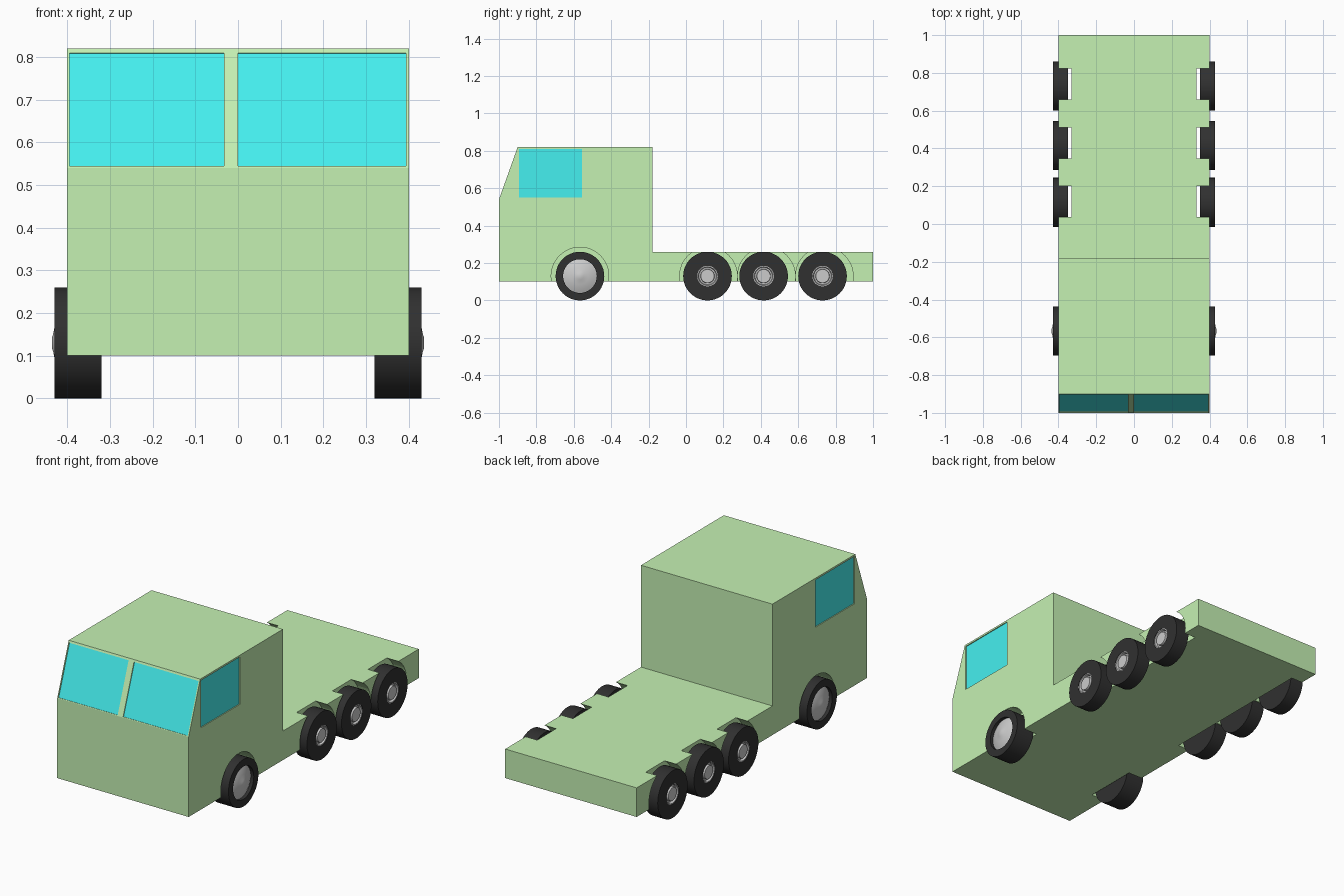
import bpy, bmesh, math
from mathutils import Vector

if "Cube" in bpy.data.objects:
    bpy.data.objects.remove(bpy.data.objects["Cube"])

def material(name, rgb):
    m = bpy.data.materials.new(name)
    m.diffuse_color = (*rgb, 1)
    m.use_nodes = True
    m.node_tree.nodes["Principled BSDF"].inputs["Base Color"].default_value = m.diffuse_color
    return m

GREEN = material("green_paint", (0.56, 0.88, 0.45))
CYAN = material("window_glass", (0.06, 0.87, 0.87))
BLACK = material("rubber", (0.03, 0.03, 0.03))

def finish(name, bm, mat=None, smooth=False):
    bmesh.ops.remove_doubles(bm, verts=bm.verts, dist=1e-5)
    bmesh.ops.recalc_face_normals(bm, faces=bm.faces)
    me = bpy.data.meshes.new(name)
    bm.to_mesh(me)
    bm.free()
    ob = bpy.data.objects.new(name, me)
    bpy.context.collection.objects.link(ob)
    if mat:
        me.materials.append(mat)
    if smooth:
        bpy.ops.object.select_all(action='DESELECT')
        bpy.context.view_layer.objects.active = ob
        ob.select_set(True)
        bpy.ops.object.shade_smooth_by_angle(angle=math.radians(35))
    return ob

def prism(name, profile, x0, x1, mat=None):
    """Extrude a (y, z) profile from x0 to x1."""
    bm = bmesh.new()
    f = bm.faces.new([bm.verts.new((x0, y, z)) for y, z in profile])
    ext = bmesh.ops.extrude_face_region(bm, geom=[f])
    verts = [v for v in ext["geom"] if isinstance(v, bmesh.types.BMVert)]
    bmesh.ops.translate(bm, verts=verts, vec=(x1 - x0, 0, 0))
    return finish(name, bm, mat)

def lathe(name, profile, side, y, z=0.13, mat=None, smooth=True):
    """Spin an (x, radius) profile around an axle along x."""
    bm = bmesh.new()
    c = Vector((0, y, z))
    vs = [bm.verts.new((side * x, y, z + r)) for x, r in profile]
    es = [bm.edges.new(p) for p in zip(vs, vs[1:])]
    bmesh.ops.spin(bm, geom=vs + es, cent=c, axis=(1, 0, 0),
                   angle=2 * math.pi, steps=48)
    return finish(name, bm, mat, smooth)

def cut(target, cutter):
    cutter.hide_render = True
    mod = target.modifiers.new("cut", 'BOOLEAN')
    mod.operation, mod.solver, mod.object = 'DIFFERENCE', 'EXACT', cutter
    bpy.context.view_layer.objects.active = target
    bpy.ops.object.modifier_apply(modifier=mod.name)
    bpy.data.objects.remove(cutter)

# Cab and flat bed in one side profile
body = prism("cab_and_bed", [(-1, 0.10), (-1, 0.54), (-0.90, 0.82), (-0.18, 0.82),
                             (-0.18, 0.26), (1, 0.26), (1, 0.10)], -0.4, 0.4, GREEN)

# Sloped band parallel to the windscreen, between two depths
slope = Vector((0.10, 0.28)).normalized()
inward = Vector((slope.y, -slope.x))
def screen_band(d0, d1):
    a = Vector((-1, 0.54)) + slope * 0.004
    b = Vector((-1, 0.54)) + slope * 0.286
    return [a + inward * d0, b + inward * d0, b + inward * d1, a + inward * d1]

# Windscreen panes
for tag, x0, x1 in (("left", -0.395, -0.033), ("right", 0.0, 0.393)):
    cut(body, prism("cutter", screen_band(-0.03, 0.006), x0, x1))
    prism("windscreen_" + tag, screen_band(0.005, 0.007), x0, x1, CYAN)

# Side windows
pane = [(-0.893, 0.55), (-0.893, 0.81), (-0.555, 0.81), (-0.555, 0.55)]
for tag, s in (("left", -1), ("right", 1)):
    cut(body, prism("cutter", pane, s * 0.394, s * 0.45))
    prism("side_window_" + tag, pane, s * 0.393, s * 0.395, CYAN)

# Wheel arches and wheels
for tag, s in (("left", -1), ("right", 1)):
    for i, y in enumerate((-0.567, 0.12, 0.43, 0.74)):
        depth = 0.33 if i else 0.315
        cut(body, lathe("cutter", [(depth, 0), (depth, 0.154), (0.5, 0.154), (0.5, 0)],
                        s, y, smooth=False))

    lathe("front_tyre_" + tag, [(0.32, 0), (0.32, 0.13), (0.43, 0.13), (0.43, 0.09),
                                (0.41, 0.09), (0.41, 0)], s, -0.567, mat=BLACK)
    lathe("front_hubcap_" + tag, [(0.405, 0.09), (0.412, 0.09), (0.421, 0.07),
                                  (0.428, 0.045), (0.433, 0.02), (0.436, 0.012),
                                  (0.436, 0)], s, -0.567)
    for i, y in enumerate((0.115, 0.415, 0.73)):
        n = f"rear_{{}}_{tag}_{i + 1}"
        lathe(n.format("tyre"), [(0.35, 0), (0.35, 0.13), (0.43, 0.13), (0.43, 0.055),
                                 (0.40, 0.055), (0.40, 0)], s, y, mat=BLACK)
        lathe(n.format("hub"), [(0.395, 0.055), (0.428, 0.055), (0.428, 0.05),
                                (0.415, 0.046), (0.415, 0.038), (0.429, 0.036),
                                (0.429, 0)], s, y)

bpy.ops.object.select_all(action='DESELECT')
for ob in bpy.data.objects:
    ob.select_set(False)
